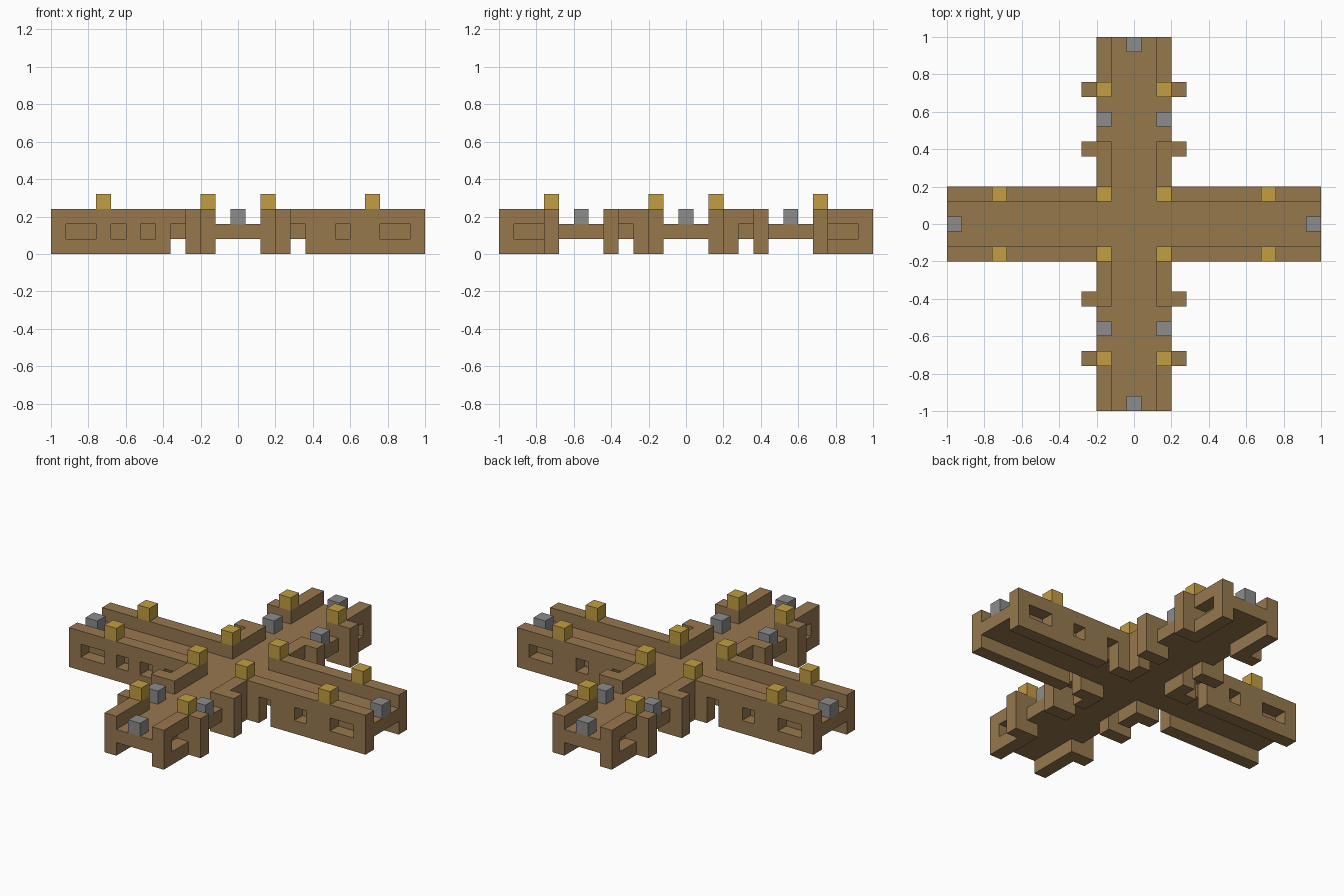
import bpy
import bmesh
import math
from mathutils import Vector

UNIT = 0.08  # edge length of one building block

if "Cube" in bpy.data.objects:
    bpy.data.objects.remove(bpy.data.objects["Cube"], do_unlink=True)


def material(name, rgb):
    mat = bpy.data.materials.new(name)
    mat.use_nodes = True
    mat.diffuse_color = (*rgb, 1)
    mat.node_tree.nodes["Principled BSDF"].inputs["Base Color"].default_value = (*rgb, 1)
    return mat


WOOD = material("brown wood", (0.305, 0.188, 0.076))
GOLD = material("gold lamp", (0.539, 0.342, 0.054))
STONE = material("grey stone", (0.262, 0.262, 0.262))


def block(xs, ys, zs):
    """Set of block cells filling the given ranges."""
    return {(x, y, z) for x in xs for y in ys for z in zs}


def build(name, cells, mat):
    """Skin a set of cells with its outer faces and merge the flat areas."""
    bm = bmesh.new()
    for cell in sorted(cells):
        centre = Vector(cell) + Vector((0, 0, 0.5))
        for axis in range(3):
            for sign in (-1, 1):
                n = Vector((0, 0, 0))
                n[axis] = sign
                if tuple(int(c + d) for c, d in zip(cell, n)) in cells:
                    continue
                a = Vector((0, 0, 0))
                a[(axis + 1) % 3] = 0.5
                b = n.cross(a)
                mid = centre + n / 2
                corners = (mid - a - b, mid + a - b, mid + a + b, mid - a + b)
                bm.faces.new([bm.verts.new(c * UNIT) for c in corners])
    bmesh.ops.remove_doubles(bm, verts=bm.verts, dist=0.001)
    bmesh.ops.dissolve_limit(bm, angle_limit=math.radians(1), verts=bm.verts, edges=bm.edges)
    mesh = bpy.data.meshes.new(name)
    bm.to_mesh(mesh)
    bm.free()
    mesh.materials.append(mat)
    obj = bpy.data.objects.new(name, mesh)
    bpy.context.collection.objects.link(obj)
    return obj


def place(cells, sx, sy, swap=False):
    """Mirror cells into a quadrant, optionally turning x into y."""
    return {(sx * (y if swap else x), sy * (x if swap else y), z) for x, y, z in cells}


FULL = range(3)          # wall height
WINDOW = range(1, 2)     # window row
SIDE = range(2, 3)       # wall line beside the walkway
notch = block([4], SIDE, range(2))

# Walkway deck: a cross with wide edges where the short walls are open
deck = block(range(-12, 13), range(-1, 2), WINDOW) | block(range(-1, 2), range(-12, 13), WINDOW)
for sx in (-1, 1):
    for sy in (-1, 1):
        deck |= place(block(range(6, 9), SIDE, WINDOW), sx, sy, True)
build("deck", deck, WOOD)

# Walls, corner posts and buttresses, one set for each quadrant
for sx, side in ((-1, "right"), (1, "left")):
    for sy, end in ((-1, "front"), (1, "back")):
        tag = f"{end}_{side}"

        # Long side wall with windows; one wall has an extra window
        holes = [6, 8, 10, 11] if tag == "front_right" else [7, 10, 11]
        long_wall = block(range(3, 13), SIDE, FULL) - notch - block(holes, SIDE, WINDOW)
        build(f"long_wall_{tag}", place(long_wall, sx, sy), WOOD)

        # Broken wall with a gap and a window near its end
        inner = block(range(3, 6), SIDE, FULL) - notch
        outer = block(range(9, 13), SIDE, FULL) - block([10, 11], SIDE, WINDOW)
        build(f"inner_wall_{tag}", place(inner, sx, sy, True), WOOD)
        build(f"outer_wall_{tag}", place(outer, sx, sy, True), WOOD)
        build(f"corner_post_{tag}", place(block([2], SIDE, FULL), sx, sy), WOOD)
        build(f"buttresses_{tag}", place(block([5, 9], [3], FULL), sx, sy, True), WOOD)

        # Lamps on the walls and a stone block in the gap
        lamp = block([2, 9], SIDE, [3])
        build(f"lamps_{tag}", place(lamp, sx, sy) | place(lamp, sx, sy, True), GOLD)
        build(f"gap_stone_{tag}", place(block([7], SIDE, [2]), sx, sy, True), STONE)

# Stone block at the end of each arm
for name, x, y in (("left", 12, 0), ("right", -12, 0), ("front", 0, -12), ("back", 0, 12)):
    build(f"end_stone_{name}", block([x], [y], [2]), STONE)
